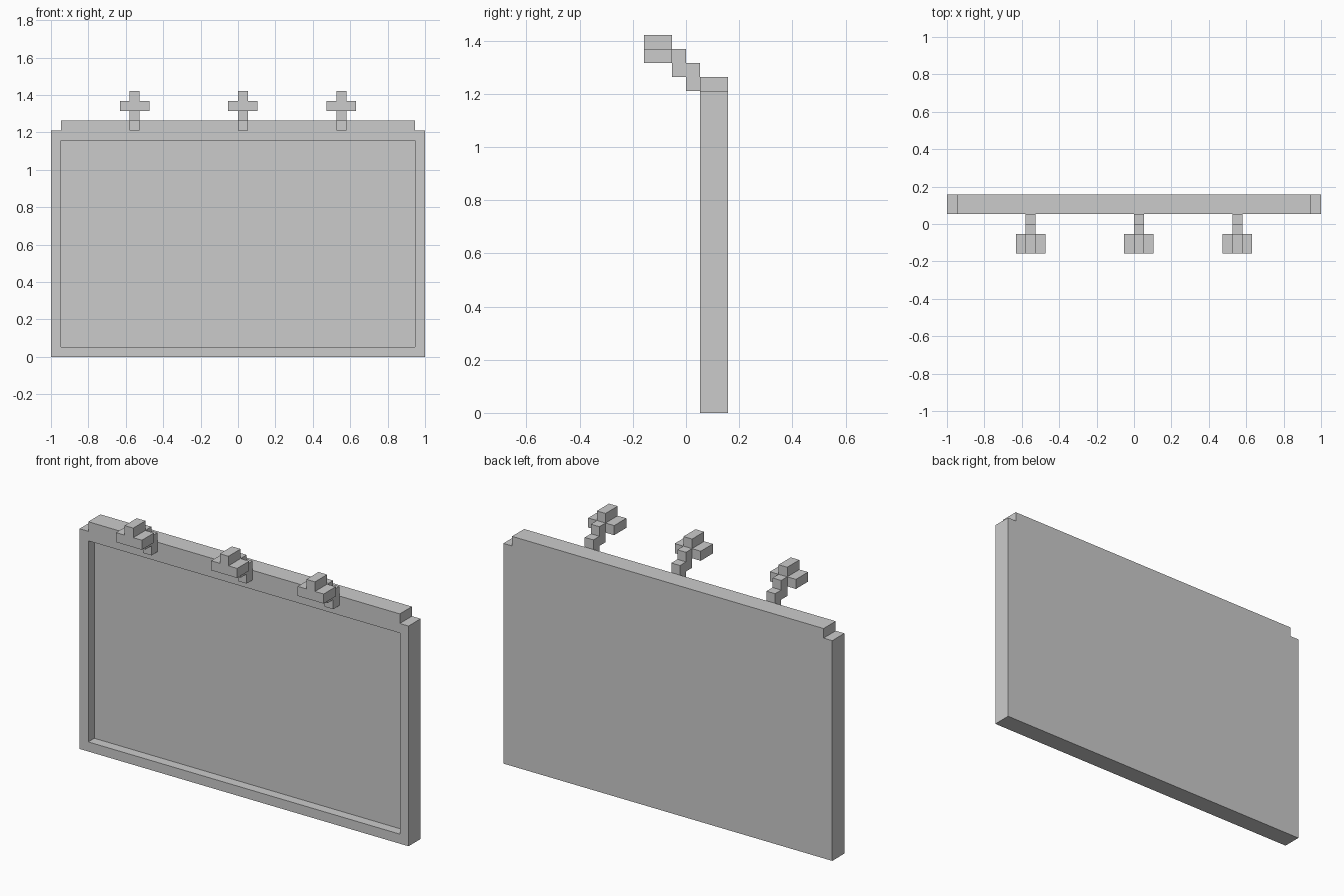
import bpy, bmesh
from mathutils import Vector

if "Cube" in bpy.data.objects:
    bpy.data.objects.remove(bpy.data.objects["Cube"])

U = 1 / 19  # block size: the whole model sits on this grid


def prism(name, profile, to_world, start, end):
    """Extrude a closed 2D profile from start to end along the third axis."""
    bm = bmesh.new()
    face = bm.faces.new([bm.verts.new(Vector(to_world(a, b, start)) * U) for a, b in profile])
    step = (Vector(to_world(0, 0, end)) - Vector(to_world(0, 0, start))) * U
    out = bmesh.ops.extrude_face_region(bm, geom=[face], use_keep_orig=True)
    bmesh.ops.translate(bm, vec=step, verts=[v for v in out["geom"] if isinstance(v, bmesh.types.BMVert)])
    bmesh.ops.recalc_face_normals(bm, faces=bm.faces[:])
    mesh = bpy.data.meshes.new(name)
    bm.to_mesh(mesh)
    bm.free()
    obj = bpy.data.objects.new(name, mesh)
    bpy.context.collection.objects.link(obj)
    return obj


def along_y(x, z, y):
    return (x, y, z)


def along_x(y, z, x):
    return (x, y, z)


# Board with stepped upper corners
board = prism("sign_board",
              [(-19, 0), (19, 0), (19, 23), (18, 23), (18, 24), (-18, 24), (-18, 23), (-19, 23)],
              along_y, 1, 3)

# Recessed display area on the front
cutter = prism("recess_cutter", [(-18, 1), (18, 1), (18, 22), (-18, 22)], along_y, 0, 2)
cutter.hide_render = True
cutter.hide_viewport = True
cut = board.modifiers.new("recess", "BOOLEAN")
cut.operation = "DIFFERENCE"
cut.solver = "EXACT"
cut.object = cutter

# Three lamps: stepped bracket plus a T-shaped head
for label, x in (("left", -11), ("middle", 0), ("right", 10)):
    prism(f"{label}_lamp_bracket",
          [(-1, 24), (0, 24), (0, 23), (1, 23), (1, 25), (0, 25), (0, 26), (-1, 26)],
          along_x, x, x + 1)
    prism(f"{label}_lamp_head",
          [(x - 1, 25), (x + 2, 25), (x + 2, 26), (x + 1, 26),
           (x + 1, 27), (x, 27), (x, 26), (x - 1, 26)],
          along_y, -3, -1)
